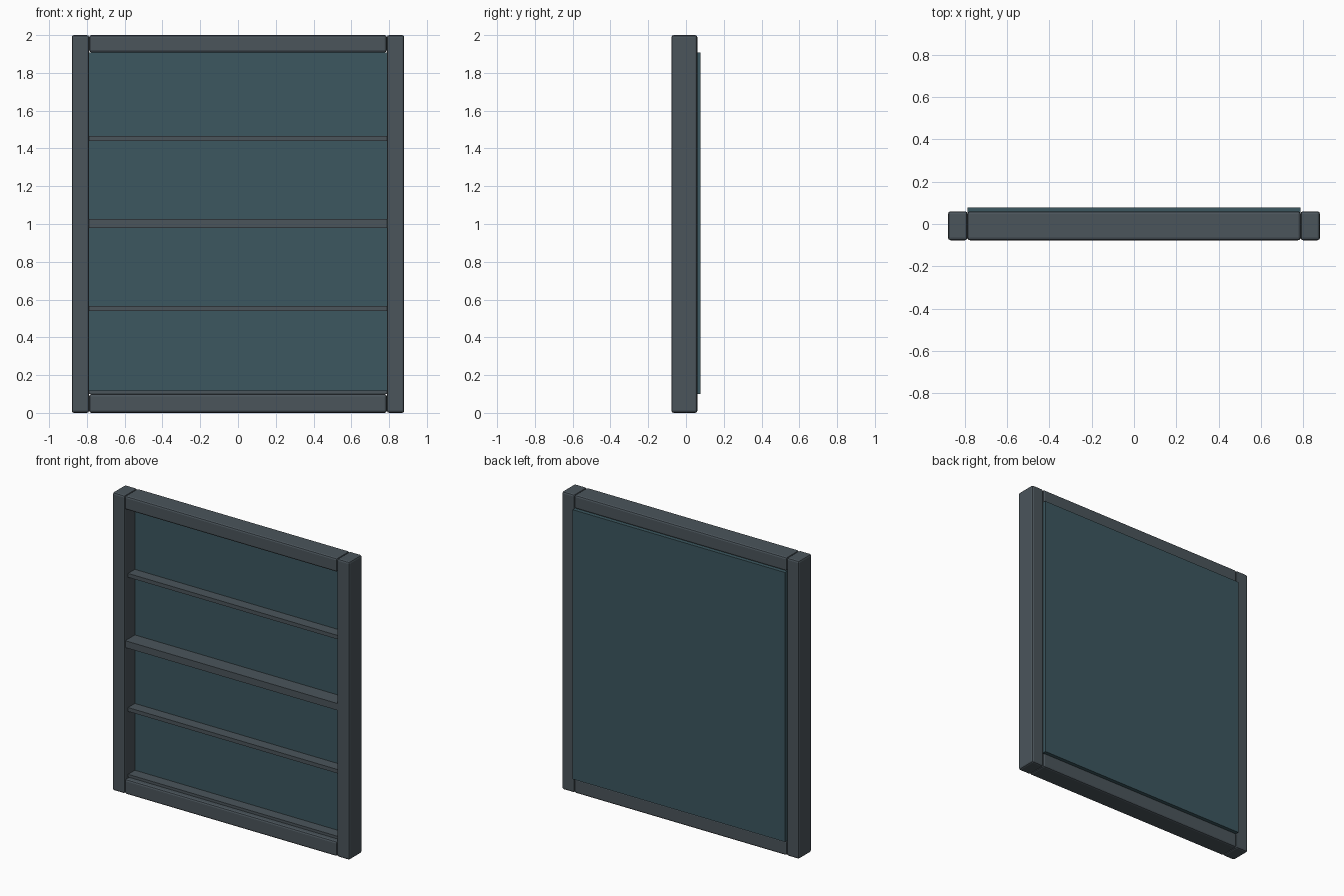
import bpy

if "Cube" in bpy.data.objects:
    bpy.data.objects.remove(bpy.data.objects["Cube"])

def material(name, rgb):
    m = bpy.data.materials.new(name)
    m.diffuse_color = (*rgb, 1)
    m.use_nodes = True
    m.node_tree.nodes["Principled BSDF"].inputs["Base Color"].default_value = m.diffuse_color
    return m

FRAME = material("dark_grey", (0.07, 0.09, 0.105))
PANEL = material("dark_teal", (0.045, 0.095, 0.115))

def box(name, lo, hi, mat, bevel=0.0):
    """Axis-aligned box between two corners, with optional chamfered edges."""
    bpy.ops.mesh.primitive_cube_add(size=1, location=[(a + b) / 2 for a, b in zip(lo, hi)])
    ob = bpy.context.object
    ob.name = name
    ob.scale = [b - a for a, b in zip(lo, hi)]
    bpy.ops.object.transform_apply(location=False, rotation=False, scale=True)
    ob.data.materials.append(mat)
    if bevel:
        mod = ob.modifiers.new("bevel", 'BEVEL')
        mod.width = bevel
        mod.segments = 2
    return ob

W, IN = 0.88, 0.788          # outer and inner half widths
FRONT, BACK = -0.077, 0.06   # frame depth

# Side posts
for side, x0, x1 in (("left", -W, -IN), ("right", IN, W)):
    box(side + "_post", (x0, FRONT, 0), (x1, BACK, 2), FRAME, 0.012)

# Top and bottom rails
for name, z0, z1 in (("bottom_rail", 0, 0.1), ("top_rail", 1.908, 2)):
    box(name, (-IN, FRONT, z0), (IN, BACK, z1), FRAME, 0.012)

# Back panel, standing slightly proud of the frame
box("back_panel", (-IN, 0.032, 0.1), (IN, 0.077, 1.908), PANEL)

# Deep middle bar and thin slats
box("middle_bar", (-IN, -0.07, 0.98), (IN, 0.032, 1.026), FRAME)
for i, z in enumerate((0.1, 0.54, 1.44)):
    top = 0.118 if i == 0 else z + 0.026
    box(f"slat_{i + 1}", (-IN, -0.04, z), (IN, 0.032, top), FRAME)
